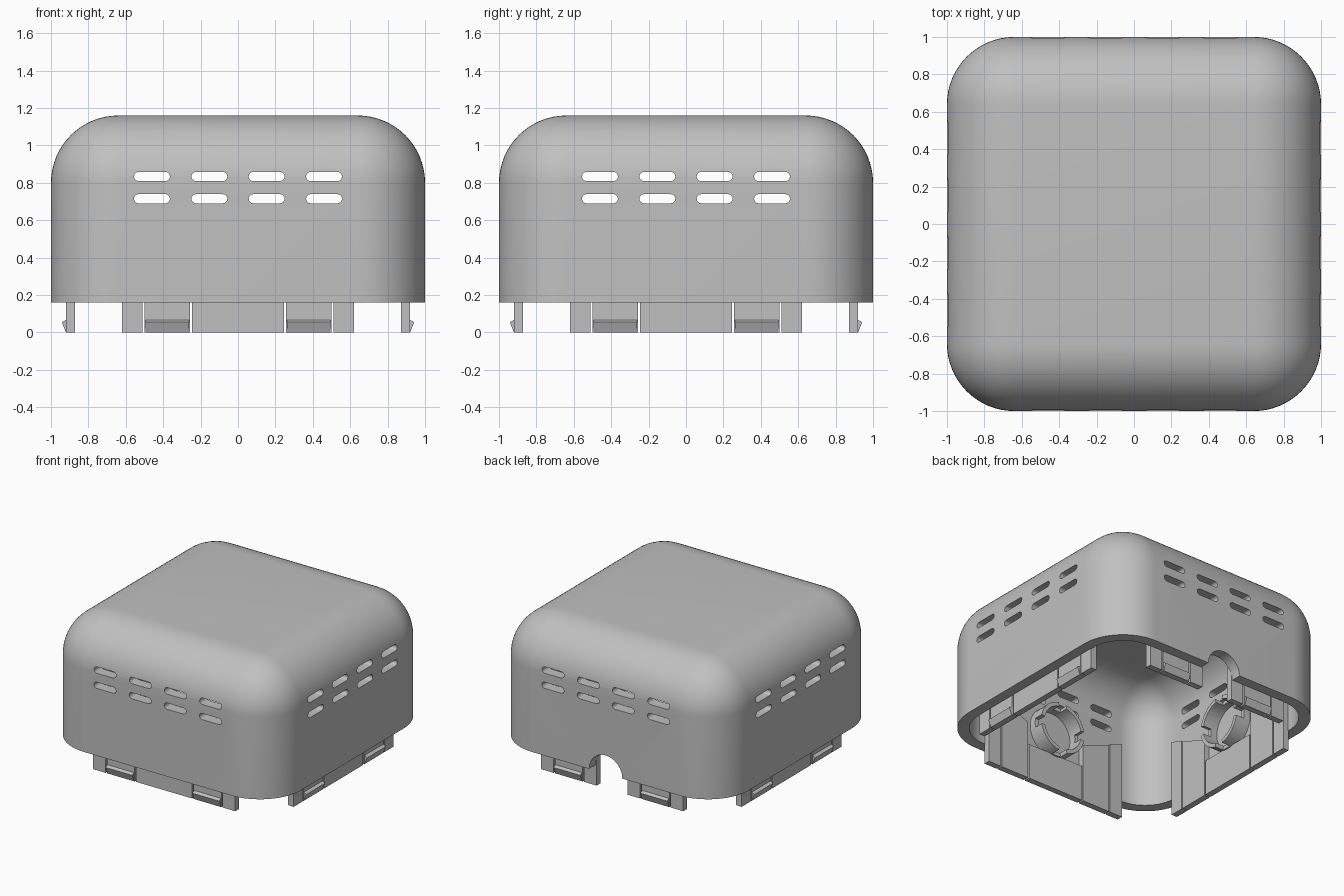
import bpy, bmesh
from math import pi, sin, cos
from mathutils import Matrix

if "Cube" in bpy.data.objects:
    bpy.data.objects.remove(bpy.data.objects["Cube"])

grey = bpy.data.materials.new("light grey plastic")
GREY = (0.53, 0.53, 0.53, 1)
grey.diffuse_color = GREY
grey.use_nodes = True
grey.node_tree.nodes["Principled BSDF"].inputs["Base Color"].default_value = GREY

RIM, TOP, WALL, R = 0.16, 1.16, 0.085, 0.36
OUT, INNER = 0.92, 0.872          # outer and inner faces of the collar


def prism(bm, pts, a, b, axis="y"):
    """Extrude a (side, height) outline along one horizontal axis."""
    place = (lambda u, z, d: (u, d, z)) if axis == "y" else (lambda u, z, d: (d, u, z))
    ends = [[bm.verts.new(place(u, z, d)) for u, z in pts] for d in (a, b)]
    n = len(pts)
    bm.faces.new(ends[0])
    bm.faces.new(ends[1][::-1])
    for i in range(n):
        j = (i + 1) % n
        bm.faces.new((ends[0][j], ends[0][i], ends[1][i], ends[1][j]))


def rect(x0, x1, z0, z1):
    return [(x0, z0), (x1, z0), (x1, z1), (x0, z1)]


def finish(bm, name, turn=0):
    bm.transform(Matrix.Rotation(turn, 4, "Z"))
    bmesh.ops.recalc_face_normals(bm, faces=bm.faces)
    mesh = bpy.data.meshes.new(name)
    bm.to_mesh(mesh)
    bm.free()
    mesh.materials.append(grey)
    ob = bpy.data.objects.new(name, mesh)
    bpy.context.collection.objects.link(ob)
    return ob


def rounded_box(name, half, z0, z1, radius, steps):
    bm = bmesh.new()
    prism(bm, rect(-half, half, z0, z1), -half, half)
    bm.normal_update()
    edges = [e for e in bm.edges if max(v.co.z for v in e.verts) > z1 - 0.001]
    bmesh.ops.bevel(bm, geom=edges, offset=radius, segments=steps,
                    profile=0.5, affect="EDGES", clamp_overlap=False)
    return finish(bm, name)


def cut(ob, cutters):
    for c in cutters:
        m = ob.modifiers.new("cut", "BOOLEAN")
        m.operation, m.solver, m.object = "DIFFERENCE", "EXACT", c
        c.hide_render = True
    deps = bpy.context.evaluated_depsgraph_get()
    mesh = bpy.data.meshes.new_from_object(ob.evaluated_get(deps))
    ob.modifiers.clear()
    ob.data = mesh
    for c in cutters:
        bpy.data.objects.remove(c)


def smooth(ob):
    bpy.ops.object.select_all(action="DESELECT")
    ob.select_set(True)
    bpy.context.view_layer.objects.active = ob
    bpy.ops.object.shade_smooth_by_angle(angle=pi / 6)


def stadium(x, z, half, r, steps=8):
    pts = []
    for side, start in ((1, -pi / 2), (-1, pi / 2)):
        for i in range(steps + 1):
            t = start + pi * i / steps
            pts.append((x + side * (half - r) + r * cos(t), z + r * sin(t)))
    return pts


# Hollow rounded cover
shell = rounded_box("cover_shell", 1, RIM, TOP, R, 16)
cutters = [rounded_box("cavity", 1 - WALL, RIM - 0.2, TOP - WALL, R - WALL, 16)]

# Two rows of vent slots through all four walls
for axis in "xy":
    bm = bmesh.new()
    for z in (0.715, 0.834):
        for x in (-0.46, -0.153, 0.153, 0.46):
            prism(bm, stadium(x, z, 0.096, 0.0245), -1.2, 1.2, axis)
    cutters.append(finish(bm, "vent_cutter_" + axis))

# Arched cable opening in the back wall
bm = bmesh.new()
prism(bm, [(0.145 * cos(pi * i / 12), RIM + 0.145 * sin(pi * i / 12)) for i in range(13)]
      + [(-0.145, RIM - 0.1), (0.145, RIM - 0.1)], 0.7, 1.2)
cutters.append(finish(bm, "cable_cutter"))
cut(shell, cutters)
smooth(shell)

SIDES = ("front", "left", "back", "right")
for k, side in enumerate(SIDES):
    turn = k * pi / 2

    # Insertion collar: centre panel, outer panels and slits beside the clips
    bm = bmesh.new()
    for s in (-1, 1):
        inner_edge = 0.135 if side == "back" else 0
        prism(bm, rect(s * inner_edge, s * 0.245, 0, 0.28), -OUT, -INNER)
        prism(bm, [(s * 0.51, 0), (s * 0.62, 0), (s * 0.62, 0.6), (s * 0.51, 0.56)],
              -OUT, -INNER)
    bmesh.ops.remove_doubles(bm, verts=bm.verts, dist=0.0001)
    middle = [f for f in bm.faces if all(abs(v.co.x) < 0.0001 for v in f.verts)]
    bmesh.ops.delete(bm, geom=middle, context="FACES")
    finish(bm, side + "_collar", turn)

    # Snap clips with a wedge hook near the bottom
    bm = bmesh.new()
    for s in (-1, 1):
        prism(bm, [(s * 0.257, 0), (s * 0.5, 0), (s * 0.5, 0.55), (s * 0.257, 0.46)],
              -OUT, -INNER)
        prism(bm, [(-OUT + 0.005, 0), (-OUT, 0), (-0.942, 0.055),
                   (-OUT, 0.068), (-OUT + 0.005, 0.068)],
              s * 0.262, s * 0.495, "x")
    finish(bm, side + "_snap_clips", turn)

    # Notched mounting ring on the inside of the wall
    if side != "back":
        bm = bmesh.new()
        y0, y1, mid = -0.93, -0.79, 0.47
        for q in range(4):
            arc = [pi / 2 * (q + 0.12 + 0.76 * i / 8) for i in range(9)]
            gap = [pi / 2 * (q + 0.88 + 0.24 * i / 3) for i in range(4)]
            for angles, depth in ((arc, y1), (gap, y0 + 0.07)):
                pts = [(r * cos(t), mid + r * sin(t))
                       for r, seq in ((0.2, angles), (0.17, angles[::-1])) for t in seq]
                prism(bm, pts, y0, depth)
        smooth(finish(bm, side + "_mounting_ring", turn))
